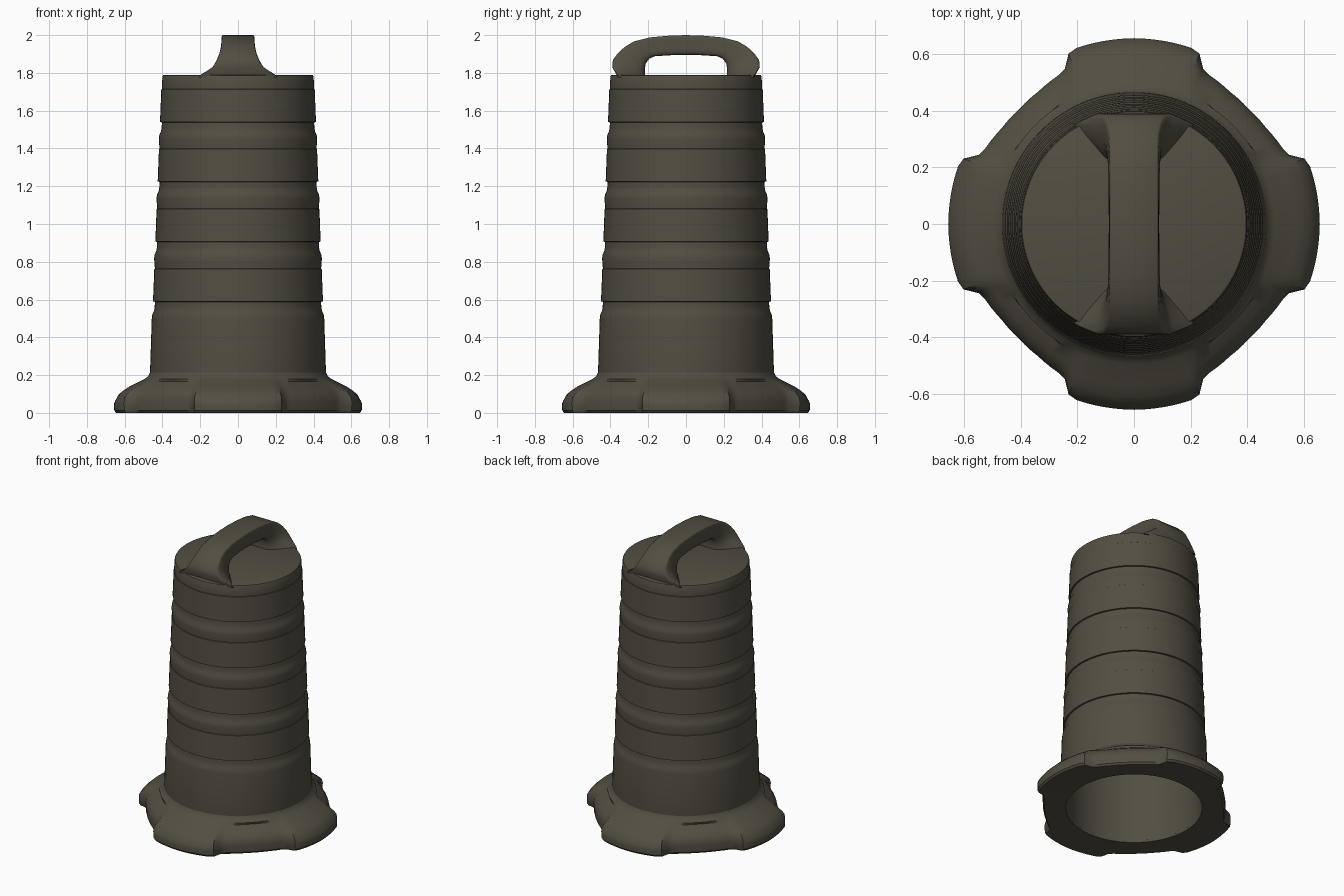
import bpy, bmesh, math

old = bpy.data.objects.get("Cube")
if old:
    bpy.data.objects.remove(old, do_unlink=True)

COLOUR = (0.085, 0.076, 0.055, 1)
mat = bpy.data.materials.new("dark olive plastic")
mat.use_nodes = True
mat.diffuse_color = COLOUR
bsdf = mat.node_tree.nodes["Principled BSDF"]
bsdf.inputs["Base Color"].default_value = COLOUR
bsdf.inputs["Roughness"].default_value = 0.7


def loft(name, rings, loop=False, angle=35):
    """Skin a list of closed rings; cap the ends, or join last to first."""
    bm = bmesh.new()
    rows = [[bm.verts.new(p) for p in ring] for ring in rings]
    n = len(rows[0])
    pairs = list(zip(rows, rows[1:]))
    if loop:
        pairs.append((rows[-1], rows[0]))
    else:
        bm.faces.new(rows[0])
        bm.faces.new(rows[-1])
    for a, b in pairs:
        for i in range(n):
            j = (i + 1) % n
            bm.faces.new((a[i], a[j], b[j], b[i]))
    bmesh.ops.recalc_face_normals(bm, faces=bm.faces)
    mesh = bpy.data.meshes.new(name)
    bm.to_mesh(mesh)
    bm.free()
    mesh.materials.append(mat)
    ob = bpy.data.objects.new(name, mesh)
    bpy.context.collection.objects.link(ob)
    bpy.ops.object.select_all(action='DESELECT')
    ob.select_set(True)
    bpy.context.view_layer.objects.active = ob
    bpy.ops.object.shade_smooth_by_angle(angle=math.radians(angle))
    return ob


def circle(r, z, n=96):
    return [(r * math.cos(math.tau * i / n), r * math.sin(math.tau * i / n), z)
            for i in range(n)]


def interp(x, table):
    for (x0, y0), (x1, y1) in zip(table, table[1:]):
        if x <= x1:
            return y0 + (y1 - y0) * max(0, x - x0) / (x1 - x0)
    return table[-1][1]


# Drum: tapered hollow shell with four raised bands, each above a soft ridge
def taper(z):
    return 0.473 - 0.039 * z


profile = [(0.43, 0.02), (0.385, 1.76)]
outer = [(0.45, 0.02), (0.467, 0.18)]
for band in (0.59, 0.907, 1.225, 1.54):
    for dz, dr in ((-0.09, 0.003), (-0.07, 0.001), (-0.05, -0.007), (-0.03, -0.010),
                   (-0.002, -0.010), (0, 0), (0.172, 0), (0.174, -0.003)):
        z = band + dz
        if z < 1.7 or dz > 0.1:
            outer.append((taper(z) + dr, z))
outer += [(0.403, 1.73), (0.400, 1.78), (0.397, 1.787), (0.390, 1.79)]
rings = [circle(0.001, 1.76)] + [circle(r, z) for r, z in reversed(profile)]
rings += [circle(r, z) for r, z in outer] + [circle(0.001, 1.79)]
loft("drum_body", rings, angle=40)

# Weighted base: round skirt with four lobes
OUTLINE = [(0, 0.657), (18, 0.655), (21, 0.646), (24, 0.601), (27, 0.590), (36, 0.578), (45, 0.575)]


def base_ring(inset, z, n=120):
    ring = []
    for i in range(n):
        a = 360 * i / n
        off = abs((a + 45) % 90 - 45)
        r = interp(off, OUTLINE)
        # the skirt's upper slope is shared, so the lobes run down further
        r = max(0.465, r - inset)
        zz = min(z, interp(r, SLOPE))
        ring.append((r * math.cos(math.radians(a)), r * math.sin(math.radians(a)), zz))
    return ring


SLOPE = [(0.46, 0.20), (0.48, 0.187), (0.52, 0.167), (0.58, 0.137), (0.615, 0.113),
         (0.638, 0.09), (0.652, 0.06), (0.66, 0.04)]
base = [circle(0.43, 0.005, 120), base_ring(0.012, 0), base_ring(0.002, 0.012), base_ring(0, 0.06),
        base_ring(0.006, 0.09), base_ring(0.022, 0.115), base_ring(0.045, 0.138),
        base_ring(0.085, 0.165), circle(0.495, 0.179, 120),
        circle(0.475, 0.195, 120), circle(0.465, 0.215, 120), circle(0.43, 0.19, 120)]
loft("lobed_base", base, loop=True)

# Carry handle: arch whose legs flare out onto the lid
FLARE = [(1.78, 0.125), (1.79, 0.11), (1.80, 0.085), (1.82, 0.056), (1.85, 0.034),
         (1.88, 0.018), (1.93, 0.004), (1.97, 0)]
half_arch = [  # inner y, inner z, outer y, outer z
    (0.215, 1.775, 0.410, 1.775), (0.217, 1.79, 0.410, 1.79), (0.218, 1.82, 0.402, 1.83),
    (0.213, 1.85, 0.387, 1.868), (0.195, 1.875, 0.362, 1.903), (0.165, 1.888, 0.325, 1.937),
    (0.135, 1.890, 0.275, 1.967), (0.09, 1.893, 0.19, 1.988), (0.045, 1.895, 0.09, 1.997)]
arch = half_arch + [(0, 1.895, 0, 2.0)]
arch += [(-a, b, -c, d) for a, b, c, d in reversed(half_arch)]
SIDE = [(0, 0.8), (0.04, 0.94), (0.12, 1), (0.3, 1), (0.5, 1), (0.7, 1), (0.88, 1),
        (0.97, 0.98), (1, 0.92)]


def handle_ring(iy, iz, oy, oz):
    right = []
    for t, m in SIDE:
        y, z = iy + (oy - iy) * t, iz + (oz - iz) * t
        x = m * (0.087 + interp(z, FLARE) * min(1, t * 1.5))
        limit = math.sqrt(0.41 ** 2 - x * x)
        right.append((x, max(-limit, min(limit, y)), z))
    return right + [(-x, y, z) for x, y, z in reversed(right)]


loft("carry_handle", [handle_ring(*s) for s in arch], angle=50)
